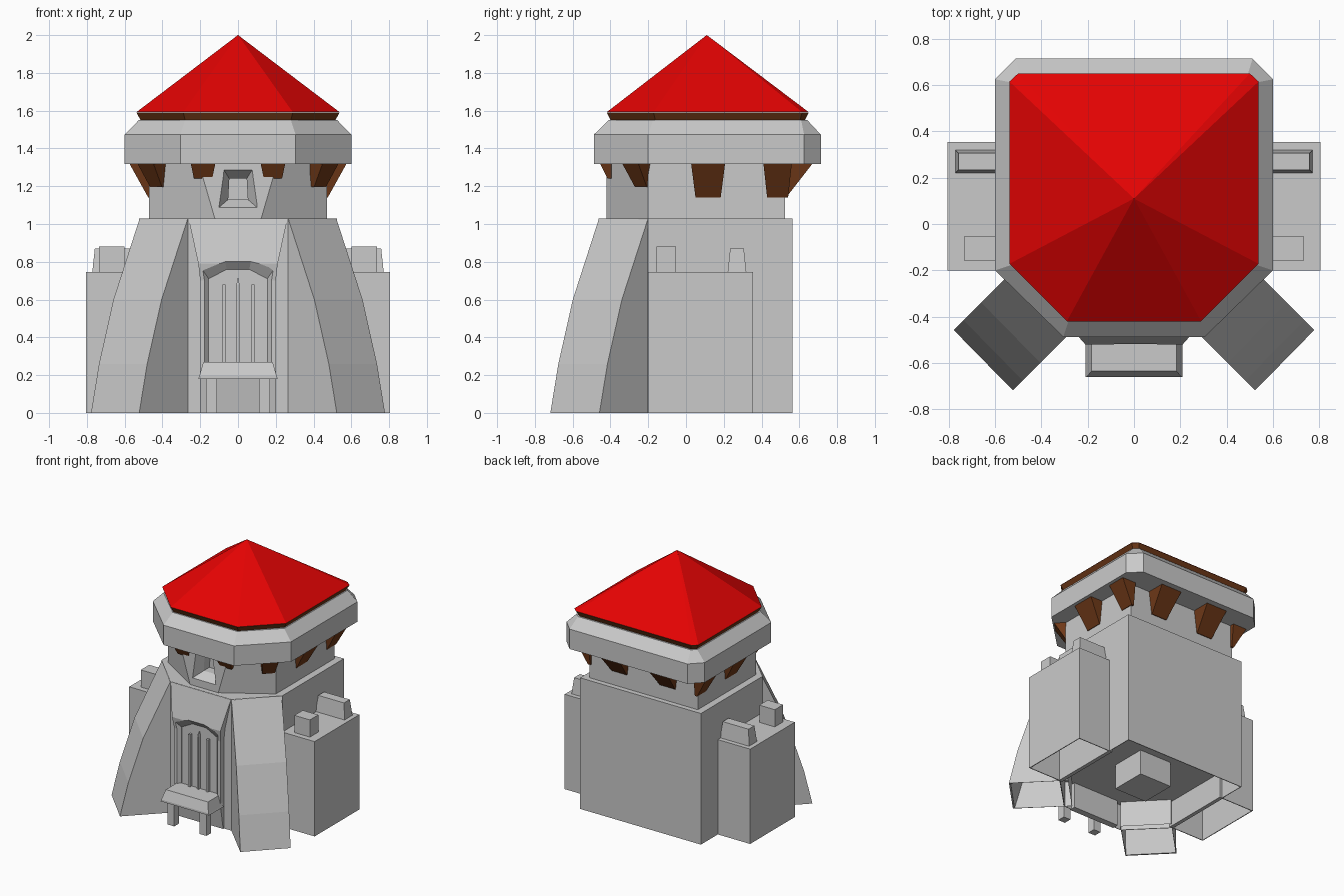
import bpy, bmesh, math
from mathutils import Matrix

cube = bpy.data.objects.get("Cube")
if cube:
    bpy.data.objects.remove(cube, do_unlink=True)


def material(name, rgb):
    m = bpy.data.materials.new(name)
    m.use_nodes = True
    m.diffuse_color = (*rgb, 1)
    m.node_tree.nodes["Principled BSDF"].inputs["Base Color"].default_value = (*rgb, 1)
    return m


STONE = material("grey stone", (0.59, 0.59, 0.59))
ROOF = material("red roof", (0.78, 0.001, 0.001))
WOOD = material("brown wood", (0.16, 0.041, 0.009))


def loft(name, rings, mat=STONE):
    """Closed solid skinned through rings of matching points."""
    bm = bmesh.new()
    loops = [[bm.verts.new(p) for p in ring] for ring in rings]
    n = len(loops[0])
    for a, b in zip(loops, loops[1:]):
        for i in range(n):
            j = (i + 1) % n
            bm.faces.new((a[i], a[j], b[j], b[i]))
    bm.faces.new(loops[0][::-1])
    bm.faces.new(loops[-1])
    bmesh.ops.remove_doubles(bm, verts=bm.verts, dist=0.0005)
    bmesh.ops.recalc_face_normals(bm, faces=bm.faces)
    mesh = bpy.data.meshes.new(name)
    bm.to_mesh(mesh)
    bm.free()
    mesh.materials.append(mat)
    ob = bpy.data.objects.new(name, mesh)
    bpy.context.collection.objects.link(ob)
    return ob


def at(outline, z, scale=1):
    return [(x * scale, y * scale, z) for x, y in outline]


def mirrored(half):
    """Full outline from the points on the +x side, front to back."""
    return half + [(-x, y) for x, y in reversed(half)]


def rect(x0, x1, y0, y1):
    return [(x0, y0), (x1, y0), (x1, y1), (x0, y1)]


def box(name, x0, x1, y0, y1, z0, z1, taper=0):
    top = rect(x0 + taper, x1 - taper, y0 + taper, y1 - taper)
    return loft(name, [at(rect(x0, x1, y0, y1), z0), at(top, z1)])


def cut(target, cutter):
    cutter.hide_render = True
    cutter.hide_set(True)
    mod = target.modifiers.new("recess", "BOOLEAN")
    mod.operation = "DIFFERENCE"
    mod.solver = "EXACT"
    mod.object = cutter


# Lower body, hollow underneath with a central post
base = mirrored([(0.265, -0.46), (0.525, -0.2), (0.525, 0.565)])
loft("lower_body", [at(base, 0.2, 0.985), at(base, 0, 0.99), at(base, 0), at(base, 1.03)])
box("inner_post", -0.14, 0.14, -0.04, 0.24, 0.005, 0.21)

# Front pier, bulging into a hood above the door
pier = loft("front_pier", [at(rect(-0.2, 0.2, -0.47, -0.42), 0),
                           at(rect(-0.2, 0.2, -0.505, -0.42), 0.2),
                           at(rect(-0.2, 0.2, -0.505, -0.42), 0.7),
                           at(rect(-0.21, 0.21, -0.52, -0.42), 0.79),
                           at(rect(-0.262, 0.262, -0.462, -0.42), 1.028)])


# Arched door recess
def arch(w, spring, shoulder, top, y):
    half = [(w, 0.2), (w, spring), (shoulder, top)]
    return [(x, y, z) for x, z in mirrored(half)]


cut(pier, loft("door_cutter", [arch(0.2, 0.775, 0.07, 0.815, -0.53),
                               arch(0.155, 0.71, 0.06, 0.76, -0.48),
                               arch(0.155, 0.71, 0.06, 0.76, -0.475)]))

# Door bars, the middle one pointed
for x in (-0.075, 0, 0.08):
    box("door_bar", x - 0.008, x + 0.008, -0.5, -0.465, 0.26, 0.68)
loft("door_bar_tip", [at(rect(-0.008, 0.008, -0.5, -0.465), 0.68),
                      at(rect(-0.001, 0.001, -0.488, -0.465), 0.715)])

# Bench
loft("bench_seat", [at(rect(-0.21, 0.21, -0.66, -0.48), 0.18),
                    at(rect(-0.205, 0.205, -0.66, -0.48), 0.195),
                    at(rect(-0.183, 0.183, -0.635, -0.48), 0.27)])
for side in (-1, 1):
    box("bench_leg", side * 0.14 - 0.03, side * 0.14 + 0.03, -0.635, -0.575, 0, 0.185)

# Diagonal buttresses with a curved outer face, hollow underneath
for side in (-1, 1):
    def footprint(z, d, inset=0):
        k = d * math.sqrt(0.5)
        pts = [(0.225, -0.42), (0.265 + k, -0.46 - k + inset),
               (0.52 + k - inset, -0.2 - k), (0.48, -0.16)]
        return [(side * x, y, z) for x, y in pts]

    loft("buttress", [footprint(0.4, 0.25, 0.006), footprint(0, 0.357, 0.006),
                      footprint(0, 0.365), footprint(0.26, 0.305),
                      footprint(0.6, 0.197), footprint(1.027, 0.002)])

# Side wings, hollow underneath, with two merlons each
for side in (-1, 1):
    def span(a, b):
        return sorted((side * a, side * b))

    outer = rect(*span(0.5, 0.806), -0.2, 0.355)
    inner = rect(*span(0.53, 0.8), -0.194, 0.349)
    loft("side_wing", [at(inner, 0.6), at(inner, 0), at(outer, 0), at(outer, 0.745)])
    box("front_merlon", *span(0.6, 0.735), -0.157, -0.053, 0.74, 0.88)
    box("rear_merlon", *span(0.52, 0.772), 0.22, 0.32, 0.74, 0.87, taper=0.014)


# Upper tower with a flared front wall and a splayed window
def tower_ring(z, front):
    return at(mirrored([(front, -0.42), (0.47, -0.2), (0.47, 0.525)]), z)


def window_ring(y, bottom, top, z0, z1):
    return [(-bottom, y, z0), (bottom, y, z0), (top, y, z1), (-top, y, z1)]


tower = loft("upper_tower", [tower_ring(1.02, 0.12), tower_ring(1.33, 0.21)])
cut(tower, loft("window_cutter", [window_ring(-0.44, 0.115, 0.083, 1.075, 1.3),
                                  window_ring(-0.35, 0.052, 0.046, 1.13, 1.24),
                                  window_ring(-0.28, 0.052, 0.046, 1.13, 1.24)]))

# Parapet
rim = mirrored([(0.305, -0.488), (0.6, -0.2), (0.6, 0.625), (0.512, 0.714)])
rim_top = mirrored([(0.28, -0.41), (0.525, -0.175), (0.525, 0.61), (0.49, 0.642)])
loft("parapet", [at(rim, 1.317), at(rim, 1.473), at(rim_top, 1.55)])


# Wooden brackets under the parapet
def bracket(x, y, angle, width=0.18, height=0.18, reach=0.12):
    w, low = width / 2, width * 0.37
    rings = [[(0, -low, 0), (0.02, -low, 0), (0.02, low, 0), (0, low, 0)],
             [(0, -w, height), (reach, -w, height), (reach, w, height), (0, w, height)]]
    ob = loft("bracket", rings, WOOD)
    ob.data.transform(Matrix.Translation((x, y, 1.32 - height))
                      @ Matrix.Rotation(math.radians(angle), 4, "Z")
                      @ Matrix.Translation((-0.015, 0, 0)))


for side, turn in ((1, lambda a: a), (-1, lambda a: 180 - a)):
    bracket(side * 0.47, 0.117, turn(0))
    bracket(side * 0.47, 0.485, turn(0), width=0.15)
    bracket(side * 0.21, 0.525, turn(90), reach=0.16)
    bracket(side * 0.43, -0.235, turn(-45), width=0.12, height=0.125, reach=0.1)
    bracket(side * 0.185, -0.41, turn(-90), width=0.13, height=0.08, reach=0.06)

# Wooden eave and pointed roof
eave = mirrored([(0.29, -0.42), (0.538, -0.172), (0.538, 0.615), (0.5, 0.65)])
eave_low = mirrored([(0.277, -0.395), (0.51, -0.16), (0.51, 0.6), (0.48, 0.625)])
loft("eave", [at(eave_low, 1.54), at(eave, 1.59)], WOOD)
loft("roof", [at(eave, 1.592), [(0, 0.11, 2)] * len(eave)][:1]
     + [[(x * 0.001, 0.11 + (y - 0.11) * 0.001, 2) for x, y in eave]], ROOF)
